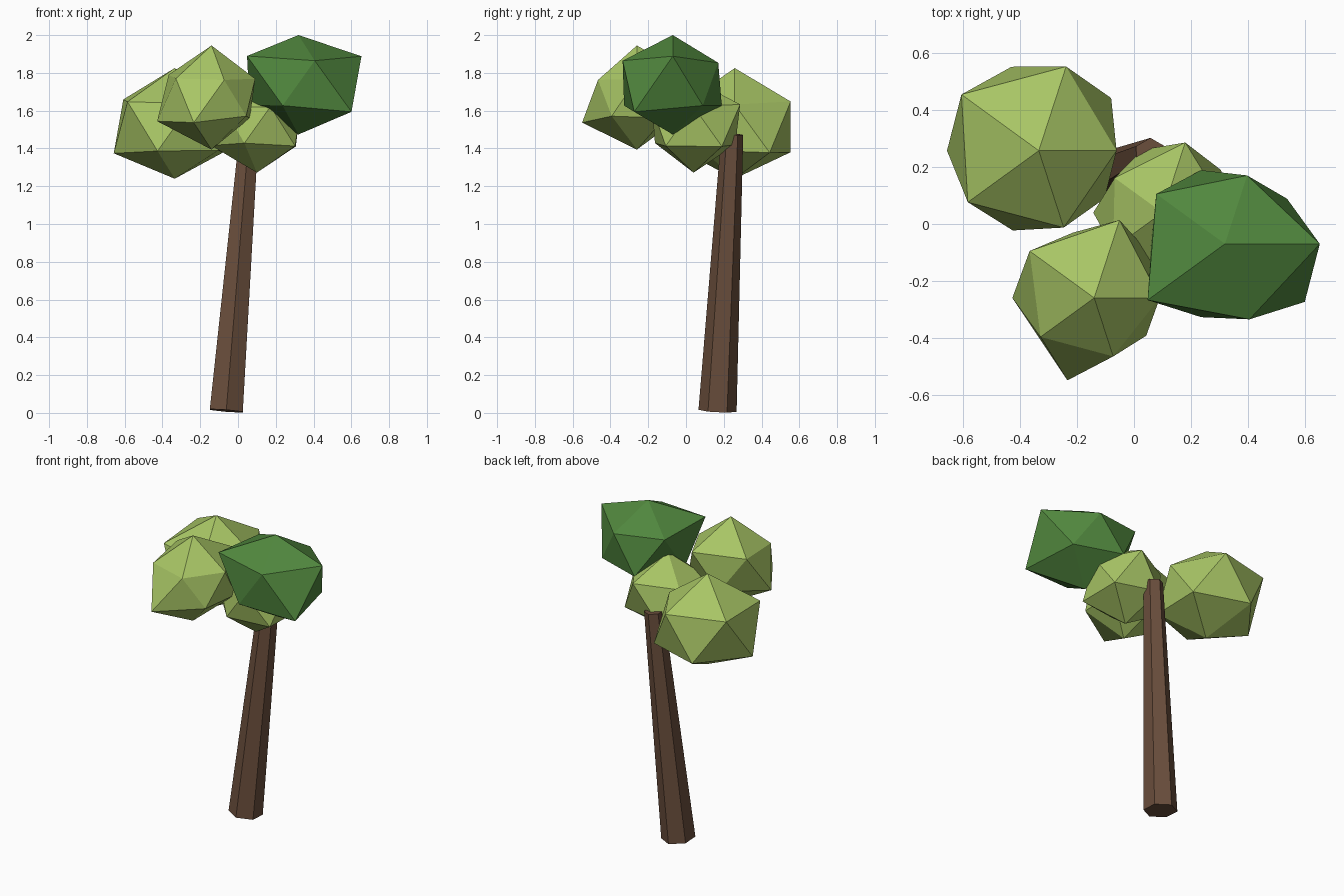
import bpy, bmesh, math
from mathutils import Vector, Matrix

if "Cube" in bpy.data.objects:
    bpy.data.objects.remove(bpy.data.objects["Cube"])


def material(name, rgb):
    m = bpy.data.materials.new(name)
    m.diffuse_color = (*rgb, 1)
    m.use_nodes = True
    m.node_tree.nodes["Principled BSDF"].inputs["Base Color"].default_value = m.diffuse_color
    return m


BARK = material("bark_brown", (0.144, 0.076, 0.045))
LIGHT = material("light_leaf_green", (0.39, 0.56, 0.13))
DARK = material("dark_leaf_green", (0.082, 0.245, 0.048))


def finish(bm, name, mat):
    bmesh.ops.recalc_face_normals(bm, faces=bm.faces[:])
    mesh = bpy.data.meshes.new(name)
    bm.to_mesh(mesh)
    bm.free()
    mesh.materials.append(mat)
    bpy.context.collection.objects.link(bpy.data.objects.new(name, mesh))


def leaf_clump(name, mat, centre, radii, squash=0.865):
    """Lumpy icosahedron: radii run bottom, lower ring, upper ring, top."""
    bm = bmesh.new()
    bmesh.ops.create_icosphere(bm, subdivisions=1, radius=1)

    def order(v):
        angle = math.degrees(math.atan2(v.co.y, v.co.x))
        return (round(v.co.z, 1), round(angle) % 360 if abs(v.co.z) < 0.9 else 0)

    for v, r in zip(sorted(bm.verts, key=order), radii):
        v.co = v.co.normalized() * r
        v.co.z *= squash
        v.co += Vector(centre)
    finish(bm, name, mat)


# Trunk: leaning, tapered six-sided post
base, tip = Vector((-0.062, 0.167, 0.011)), Vector((0.058, 0.245, 1.475))
axis = tip - base
bm = bmesh.new()
bmesh.ops.create_cone(
    bm, cap_ends=True, segments=6, radius1=0.101, radius2=0.058, depth=axis.length,
    matrix=Matrix.Translation((base + tip) / 2)
    @ Vector((0, 0, 1)).rotation_difference(axis).to_matrix().to_4x4())
# make sure corners point along y, flats along x
finish(bm, "trunk", BARK)

# Leaf clumps
leaf_clump("leaves_back_left", LIGHT, (-0.335, 0.258, 1.514),
           [0.317, 0.352, 0.347, 0.361, 0.33, 0.32,
            0.306, 0.348, 0.376, 0.345, 0.318, 0.360])
leaf_clump("leaves_front_left", LIGHT, (-0.14, -0.26, 1.669),
           [0.318, 0.28, 0.27, 0.322, 0.341, 0.253,
            0.258, 0.322, 0.314, 0.261, 0.242, 0.319])
leaf_clump("leaves_centre", LIGHT, (0.10, 0.04, 1.521),
           [0.288, 0.285, 0.26, 0.272, 0.24, 0.28,
            0.26, 0.29, 0.232, 0.24, 0.26, 0.28])
leaf_clump("leaves_right", DARK, (0.32, -0.07, 1.744),
           [0.312, 0.302, 0.305, 0.29, 0.303, 0.388,
            0.373, 0.283, 0.334, 0.376, 0.312, 0.296])
